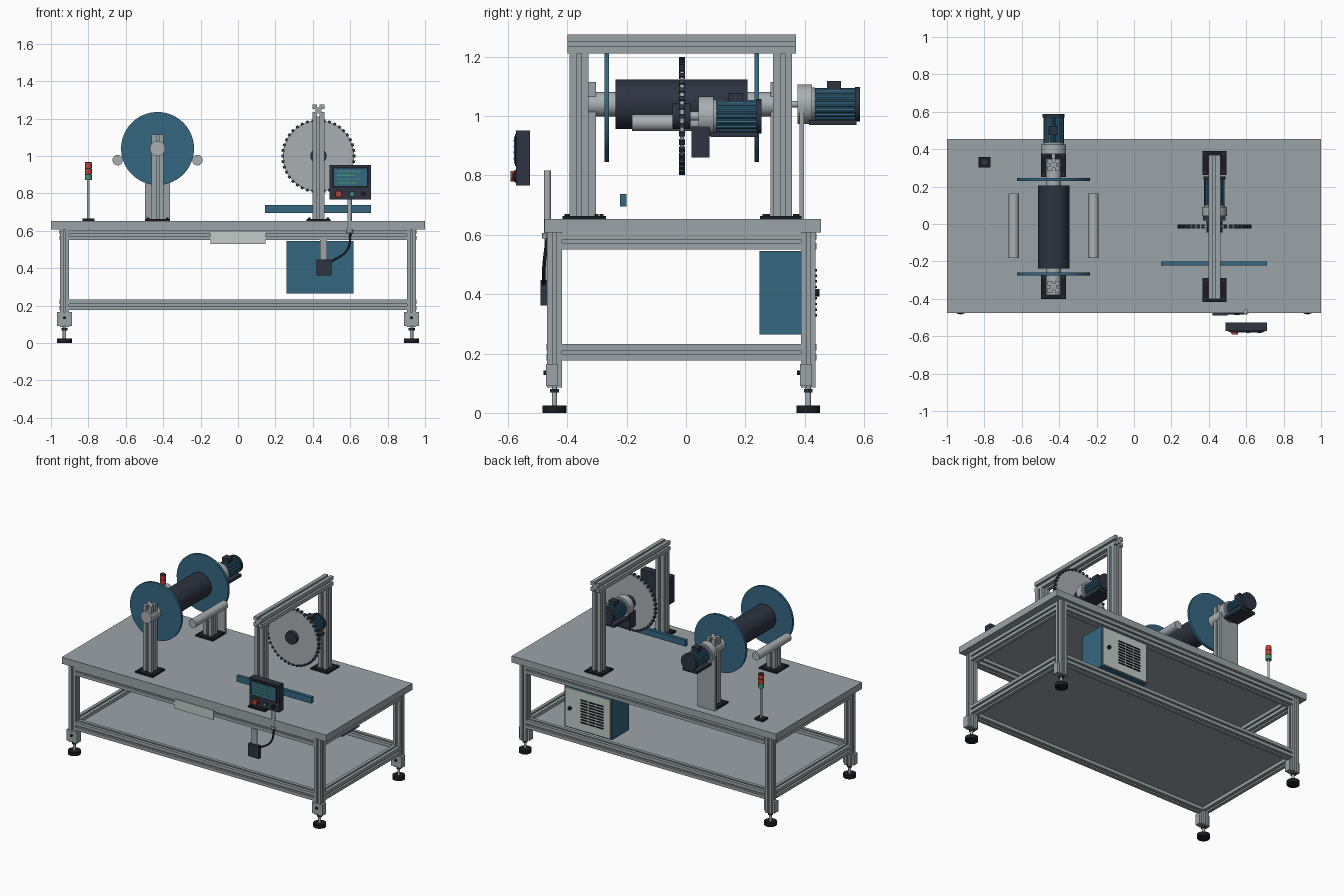
import bpy, bmesh, math
from mathutils import Vector, Matrix

cube = bpy.data.objects.get("Cube")
if cube:
    bpy.data.objects.remove(cube, do_unlink=True)


def material(name, r, g, b):
    m = bpy.data.materials.new(name)
    m.use_nodes = True
    m.diffuse_color = (r, g, b, 1)
    m.node_tree.nodes["Principled BSDF"].inputs["Base Color"].default_value = (r, g, b, 1)
    return m


GREY = material("aluminium grey", .33, .37, .39)
STEEL = material("bright steel", .40, .43, .45)
BLUE = material("machine blue", .035, .135, .22)
NAVY = material("dark navy", .026, .033, .052)
BLACK = material("black", .010, .012, .016)
WHITE = material("pale grey", .54, .60, .57)
RED = material("red", .52, .05, .035)
GREEN = material("green", .05, .30, .17)


def finish(name, bm, mat):
    bmesh.ops.recalc_face_normals(bm, faces=bm.faces)
    for f in bm.faces:
        f.smooth = True
    for e in bm.edges:
        e.smooth = len(e.link_faces) == 2 and e.calc_face_angle() < math.radians(31)
    me = bpy.data.meshes.new(name)
    bm.to_mesh(me)
    bm.free()
    me.materials.append(mat)
    ob = bpy.data.objects.new(name, me)
    bpy.context.collection.objects.link(ob)
    return ob


def box(name, mat, x, y, z):
    """Box from (min, max) pairs."""
    bm = bmesh.new()
    mid = Vector([(a + b) / 2 for a, b in (x, y, z)])
    size = [b - a for a, b in (x, y, z)]
    bmesh.ops.create_cube(bm, size=1, matrix=Matrix.Translation(mid) @ Matrix.Diagonal((*size, 1)))
    return finish(name, bm, mat)


def prism(name, mat, start, end, outline):
    """Extrude a 2D outline between two points."""
    start, end = Vector(start), Vector(end)
    rot = Matrix() if abs((end - start).normalized().z) > .9 else (end - start).to_track_quat('Z', 'Y').to_matrix().to_4x4()
    bm = bmesh.new()
    f = bm.faces.new([bm.verts.new(start + rot @ Vector((u, v, 0))) for u, v in outline])
    ext = bmesh.ops.extrude_face_region(bm, geom=[f])
    bmesh.ops.translate(bm, vec=end - start, verts=[v for v in ext["geom"] if isinstance(v, bmesh.types.BMVert)])
    return finish(name, bm, mat)


def ring(radii, n):
    return [(r * math.cos(math.tau * i / n), r * math.sin(math.tau * i / n))
            for i in range(n) for r in [radii[i % len(radii)]]]


def rod(name, mat, start, end, r, n=32):
    return prism(name, mat, start, end, ring([r], n))


def slotted(name, start, end, w):
    """Square extrusion with a slot along each side."""
    h, g, d = w / 2, w * .11, w * .24
    side = [(h, -h), (h, -g), (h - d, -g), (h - d, g), (h, g)]
    pts = []
    for k in range(4):
        c, s = round(math.cos(k * math.pi / 2)), round(math.sin(k * math.pi / 2))
        pts += [(c * u - s * v, s * u + c * v) for u, v in side]
    return prism(name, GREY, start, end, pts)


# Table frame
LX, YF, YB, W = .928, -.443, .412, .05
TOP = .653
box("table_top", GREY, (-1, 1), (-.476, .455), (.608, TOP))
box("lower_shelf", GREY, (-.91, .91), (-.425, .395), (.198, .21))
for z, level in ((.578, "upper"), (.204, "lower")):
    for y, side in ((YF, "front"), (YB, "back")):
        slotted(f"{level}_{side}_rail", (-LX + W / 2, y, z), (LX - W / 2, y, z), .055 if level == "lower" else W + .004)
    for x, side in ((-LX, "right"), (LX, "left")):
        slotted(f"{level}_{side}_rail", (x, YF + W / 2, z), (x, YB - W / 2, z), .055 if level == "lower" else W + .004)

# Legs and levelling feet
for x, sx in ((-LX, "right"), (LX, "left")):
    for y, sy in ((YF, "front"), (YB, "back")):
        tag = f"{sy}_{sx}"
        slotted(f"{tag}_leg", (x, y, .085), (x, y, .608), W)
        box(f"{tag}_foot_bracket", GREY, (x - .04, x + .04), (y - .028, y + .012), (.09, .165))
        rod(f"{tag}_foot_stem", STEEL, (x, y, .02), (x, y, .09), .009, 16)
        rod(f"{tag}_foot_nut", NAVY, (x, y, .068), (x, y, .08), .017, 6)
        rod(f"{tag}_foot_pad", BLACK, (x, y, 0), (x, y, .025), .04)
        rod(f"{tag}_bracket_bolt", BLACK, (x, y - .028, .135), (x, y - .038, .135), .008, 12)


def base_plate(name, x, y, half):
    box(name, BLACK, (x - half, x + half), (y - half, y + half), (TOP, TOP + .011))
    for i in (-1, 1):
        for j in (-1, 1):
            c = Vector((x + i * half * .78, y + j * half * .78, TOP + .011))
            rod(name + "_bolt", NAVY, c, c + Vector((0, 0, .006)), .007, 8)


def motor(name, x, y, z):
    """Geared motor pointing to +y, with y at the gearbox face."""
    rod(name + "_gearbox", STEEL, (x, y, z), (x, y + .05, z), .067)
    rod(name + "_flange", GREY, (x, y + .05, z), (x, y + .06, z), .056)
    prism(name + "_body", BLUE, (x, y + .055, z), (x, y + .2, z), ring([.054, .054, .049, .049], 64))
    rod(name + "_end_cap", NAVY, (x, y + .195, z), (x, y + .212, z), .058)
    box(name + "_terminal_box", NAVY, (x - .024, x + .024), (y + .1, y + .148), (z + .04, z + .078))
    box(name + "_mount", NAVY, (x - .055, x + .055), (y + .04, y + .2), (z - .07, z - .053))


# Reel with its supports and drive
RX, RZ = -.43, 1.04
for y, tag in ((-.336, "front"), (.316, "back")):
    base_plate(f"reel_{tag}_base", RX, y, .066)
    slotted(f"reel_{tag}_post", (RX, y, TOP), (RX, y, 1.115), .064)
rod("reel_shaft", STEEL, (RX, -.38, RZ), (RX, .35, RZ), .041)
rod("reel_drum", NAVY, (RX, -.237, RZ), (RX, .207, RZ), .084, 48)
for y, tag in ((-.267, "front"), (.238, "back")):
    rod(f"reel_{tag}_disc", BLUE, (RX, y - .008, RZ), (RX, y + .008, RZ), .195, 64)
box("reel_motor_bracket", GREY, (-.497, -.364), (.382, .398), (TOP, 1.035))
rod("reel_drive_shaft", STEEL, (RX, .34, RZ), (RX, .39, RZ), .011, 16)
motor("reel_motor", RX, .375, RZ)
for dx, tag in ((-.213, "right"), (.213, "left")):
    rod(f"{tag}_guide_roller", STEEL, (RX + dx, -.182, .978), (RX + dx, .164, .978), .028)

# Gantry
GX = .43
for y, tag in ((-.36, "front"), (.326, "back")):
    base_plate(f"gantry_{tag}_base", GX, y + .008 if y < 0 else y, .064)
    slotted(f"gantry_{tag}_post", (GX, y, TOP), (GX, y, 1.211), .064)
slotted("gantry_beam", (GX, -.4, 1.243), (GX, .37, 1.243), .064)

# Cutting disc with teeth and drive
rod("cutting_disc", STEEL, (GX, -.02, 1), (GX, -.007, 1), .191, 72)
bm = bmesh.new()
TEETH = 40
for i in range(TEETH):
    turn = Matrix.Translation((GX, -.0135, 1)) @ Matrix.Rotation(math.tau * i / TEETH, 4, 'Y')
    bmesh.ops.create_cube(bm, size=1, matrix=turn @ Matrix.Translation((.191, 0, 0)) @ Matrix.Diagonal((.015, .02, .015, 1)))
finish("disc_teeth", bm, NAVY)
rod("disc_hub", NAVY, (GX, -.045, 1), (GX, .015, 1), .043)
rod("disc_shaft", STEEL, (GX, .01, 1), (GX, .06, 1), .015, 16)
motor("disc_motor", GX, .042, 1)
box("disc_motor_block", NAVY, (GX - .06, GX + .06), (.018, .08), (.86, .965))
box("guide_fence", BLUE, (.144, .711), (-.223, -.2), (.695, .737))

# Signal tower
SX, SY = -.8, .33
box("signal_base", BLACK, (SX - .032, SX + .032), (SY - .028, SY + .028), (TOP, TOP + .012))
rod("signal_pole", STEEL, (SX, SY, TOP), (SX, SY, .872), .007, 16)
for i, (mat, tag) in enumerate(((GREEN, "green"), (RED, "middle"), (RED, "top"))):
    z = .872 + i * .032
    rod(f"signal_{tag}_lamp", mat, (SX, SY, z), (SX, SY, z + .027), .019, 24)
    rod(f"signal_{tag}_collar", NAVY, (SX, SY, z + .027), (SX, SY, z + .032), .017, 24)

# Control panel on its pole
box("control_panel", NAVY, (.489, .711), (-.573, -.526), (.767, .951))
box("screen_bezel", BLACK, (.505, .697), (-.577, -.572), (.832, .94))
box("screen", BLUE, (.513, .689), (-.579, -.576), (.84, .932))
for i, end in enumerate((.655, .625, .655, .64)):
    z = .918 - i * .02
    box("screen_line", GREEN, (.53, end), (-.581, -.578), (z - .004, z + .002))
for x, mat, r, tag in ((.538, RED, .018, "stop"), (.61, GREEN, .011, "start"), (.67, BLACK, .011, "mode")):
    rod(f"{tag}_button_collar", BLACK, (x, -.573, .797), (x, -.578, .797), r + .003, 20)
    rod(f"{tag}_button", mat, (x, -.575, .797), (x, -.592 if mat is RED else -.584, .797), r, 20)
rod("panel_pole", STEEL, (.597, -.467, .6), (.597, -.467, .817), .012, 20)
rod("panel_pole_collar", GREY, (.597, -.467, .588), (.597, -.467, .607), .018, 20)

# Junction box and cable
box("conduit", GREY, (.438, .476), (-.477, -.468), (.44, .552))
box("junction_box", NAVY, (.42, .5), (-.49, -.467), (.362, .448))
cable = bpy.data.curves.new("panel_cable", 'CURVE')
cable.dimensions = '3D'
cable.bevel_depth, cable.bevel_resolution, cable.resolution_u = .006, 2, 8
sp = cable.splines.new('BEZIER')
sp.bezier_points.add(2)
for p, co in zip(sp.bezier_points, ((.602, -.467, .592), (.585, -.478, .5), (.49, -.479, .43))):
    p.co = co
    p.handle_left_type = p.handle_right_type = 'AUTO'
cable.materials.append(BLACK)
bpy.context.collection.objects.link(bpy.data.objects.new("panel_cable", cable))
box("blank_name_plate", WHITE, (-.147, .147), (-.476, -.468), (.53, .594))

# Electrical cabinet, door to the back
box("cabinet", BLUE, (.26, .618), (.247, .428), (.264, .546))
box("cabinet_door", WHITE, (.268, .61), (.426, .437), (.272, .538))
for i in range(9):
    z = .325 + i * .019
    for x in (.345, .405, .465):
        box("cabinet_vent", BLACK, (x - .025, x + .025), (.434, .442), (z, z + .008))
rod("cabinet_knob", BLACK, (.57, .435, .405), (.57, .45, .405), .012, 20)
